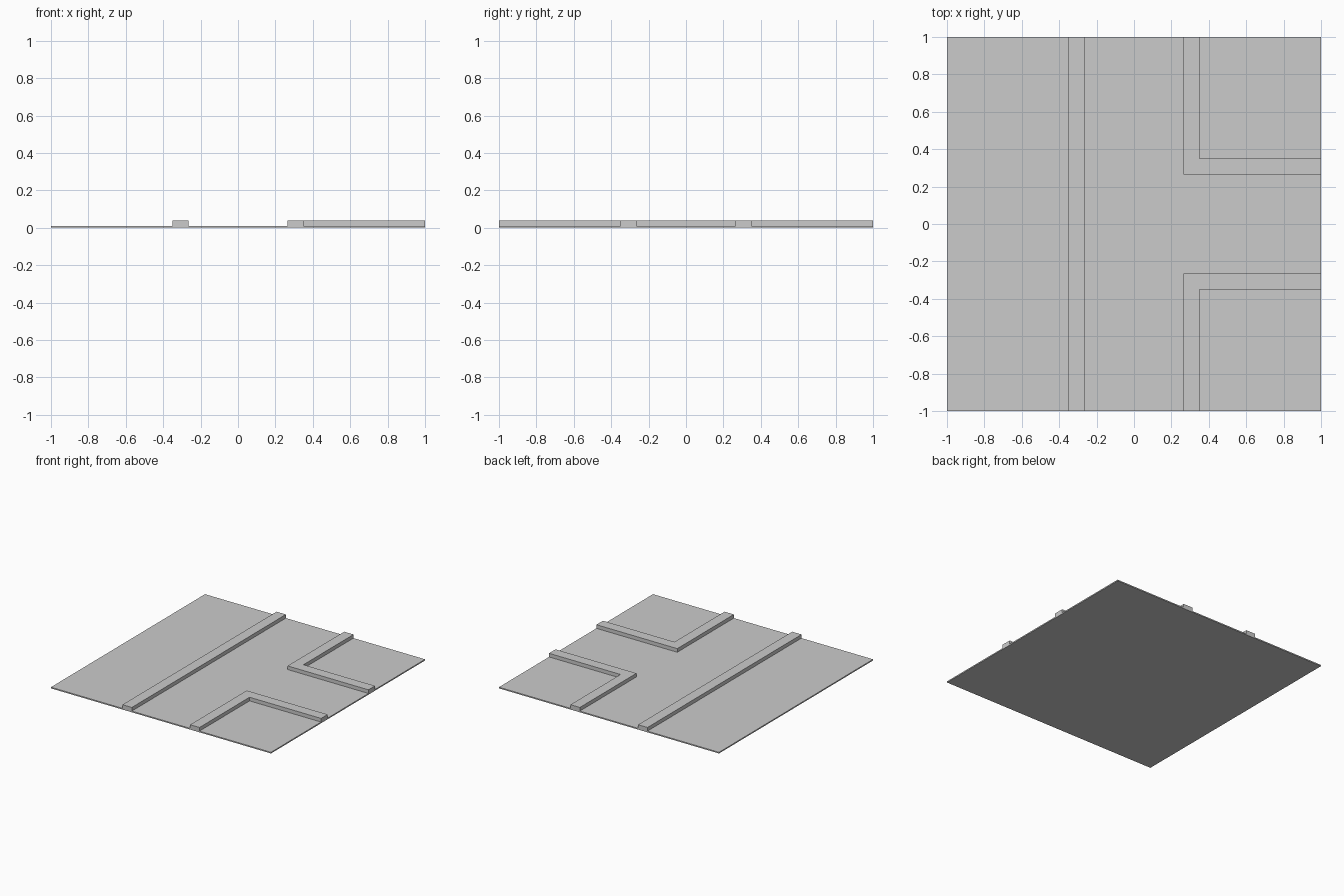
import bpy, bmesh

if "Cube" in bpy.data.objects:
    bpy.data.objects.remove(bpy.data.objects["Cube"])

PLATE_TOP, CURB_TOP = 0.01, 0.04
INNER, OUTER = 0.265, 0.35


def prism(name, outline, z0, z1):
    """Extrude a flat outline from z0 up to z1."""
    bm = bmesh.new()
    face = bm.faces.new([bm.verts.new((x, y, z0)) for x, y in outline])
    new = bmesh.ops.extrude_face_region(bm, geom=[face])["geom"]
    top = [v for v in new if isinstance(v, bmesh.types.BMVert)]
    bmesh.ops.translate(bm, verts=top, vec=(0, 0, z1 - z0))
    bmesh.ops.recalc_face_normals(bm, faces=bm.faces[:])
    mesh = bpy.data.meshes.new(name)
    bm.to_mesh(mesh)
    bm.free()
    obj = bpy.data.objects.new(name, mesh)
    bpy.context.collection.objects.link(obj)
    return obj


# Road base plate
prism("road_plate", [(-1, -1), (1, -1), (1, 1), (-1, 1)], 0, PLATE_TOP)

# Straight curb along the closed side of the junction
prism("straight_curb", [(-OUTER, -1), (-INNER, -1), (-INNER, 1), (-OUTER, 1)],
      PLATE_TOP, CURB_TOP)

# L-shaped corner curbs on either side of the side road
corner = [(INNER, INNER), (1, INNER), (1, OUTER),
          (OUTER, OUTER), (OUTER, 1), (INNER, 1)]
for name, side in (("back_corner_curb", 1), ("front_corner_curb", -1)):
    prism(name, [(x, y * side) for x, y in corner], PLATE_TOP, CURB_TOP)
